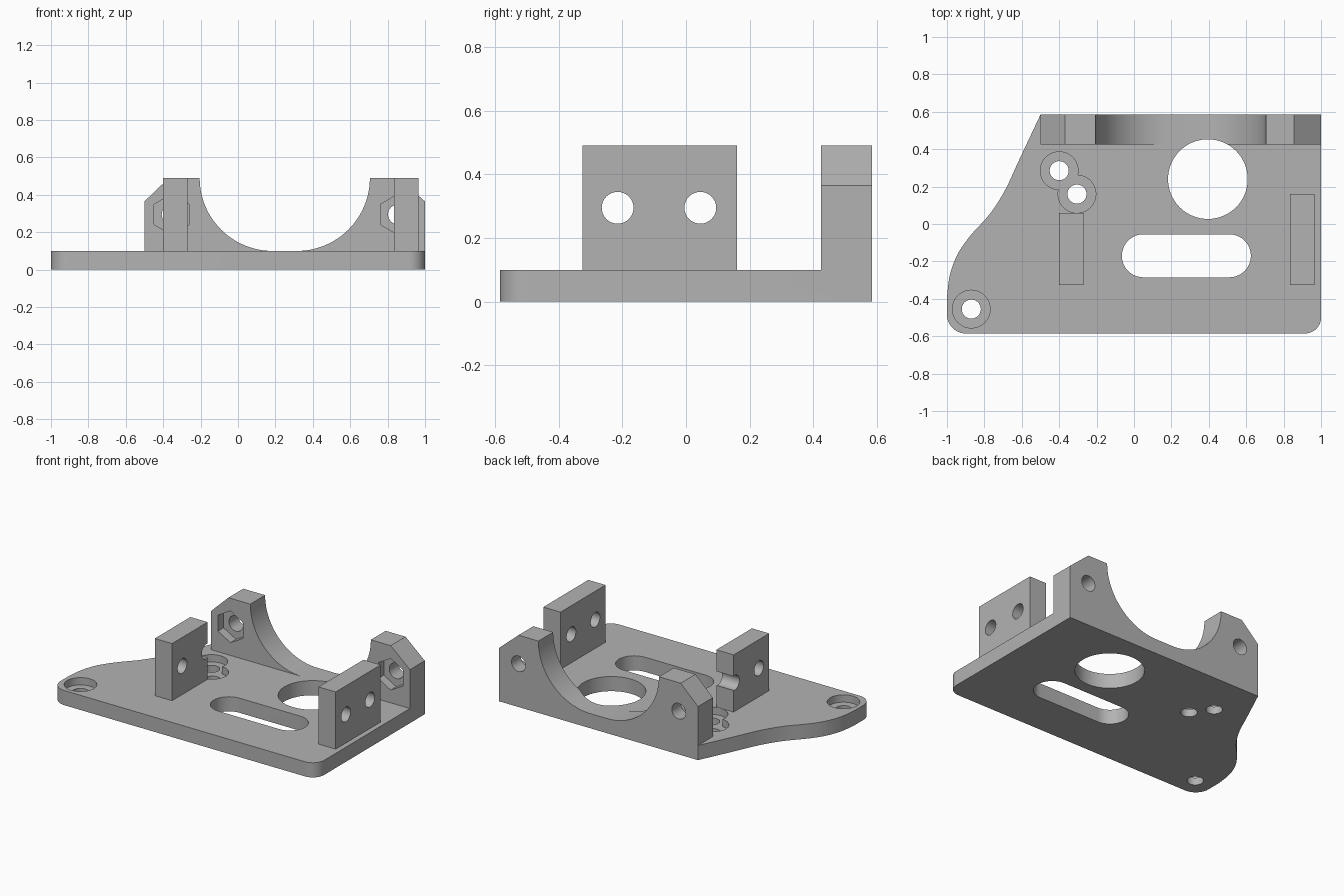
import bpy, bmesh, math
from mathutils import Matrix, Vector

if "Cube" in bpy.data.objects:
    bpy.data.objects.remove(bpy.data.objects["Cube"], do_unlink=True)

grey = bpy.data.materials.new("plain grey")
grey.use_nodes = True
grey.diffuse_color = (0.45, 0.45, 0.45, 1)
grey.node_tree.nodes["Principled BSDF"].inputs["Base Color"].default_value = (0.45, 0.45, 0.45, 1)


def prism(name, points, start, end, axis="z"):
    """Extrude a 2D outline along z (x, y points), y (x, z points) or x (y, z points)."""
    place = {"z": lambda a, b, c: (a, b, c),
             "y": lambda a, b, c: (a, c, b),
             "x": lambda a, b, c: (c, a, b)}[axis]
    bm = bmesh.new()
    base = bm.faces.new([bm.verts.new(place(a, b, start)) for a, b in points])
    top = bmesh.ops.extrude_face_region(bm, geom=[base])["geom"]
    shift = Vector(place(0, 0, end - start))
    bmesh.ops.translate(bm, vec=shift, verts=[v for v in top if isinstance(v, bmesh.types.BMVert)])
    bmesh.ops.recalc_face_normals(bm, faces=bm.faces)
    mesh = bpy.data.meshes.new(name)
    bm.to_mesh(mesh)
    bm.free()
    mesh.materials.append(grey)
    obj = bpy.data.objects.new(name, mesh)
    bpy.context.collection.objects.link(obj)
    return obj


def arc(cx, cy, r, a0, a1, n):
    return [(cx + r * math.cos(math.radians(a0 + (a1 - a0) * i / n)),
             cy + r * math.sin(math.radians(a0 + (a1 - a0) * i / n))) for i in range(n + 1)]


def circle(cx, cy, r, n=48):
    return arc(cx, cy, r, 0, 360, n)[:-1]


def smooth_path(pts, steps=5):
    """Catmull-Rom curve through the points."""
    p = [Vector(q) for q in pts]
    p = [2 * p[0] - p[1]] + p + [2 * p[-1] - p[-2]]
    out = []
    for i in range(1, len(p) - 2):
        a, b, c, d = p[i - 1:i + 3]
        for s in range(steps):
            t = s / steps
            out.append(tuple(0.5 * (2 * b + (c - a) * t + (2 * a - 5 * b + 4 * c - d) * t * t
                                    + (3 * b - a - 3 * c + d) * t ** 3)))
    return out + [tuple(p[-2])]


def boolean(target, tool, operation):
    mod = target.modifiers.new("boolean", "BOOLEAN")
    mod.operation, mod.solver, mod.object = operation, "EXACT", tool
    bpy.ops.object.select_all(action="DESELECT")
    bpy.context.view_layer.objects.active = target
    target.select_set(True)
    bpy.ops.object.modifier_apply(modifier=mod.name)
    bpy.data.objects.remove(tool, do_unlink=True)


BACK, WALL, TOP, PLATE = 0.585, 0.425, 0.49, 0.10

# Base plate with rounded front corners and an S-curved side
side = smooth_path([(-0.62, 0.33), (-0.69, 0.18), (-0.77, 0.055), (-0.877, -0.065),
                    (-0.945, -0.165), (-0.985, -0.275), (-1, -0.39)])
outline = ([(1, BACK), (-0.5, BACK)] + side
           + arc(-0.9, -0.485, 0.1, 180, 270, 12)
           + arc(0.915, -0.5, 0.085, 270, 360, 12))
bracket = prism("mounting_bracket", outline, 0, PLATE)

# Rear clamp wall: two chamfered horns with concave inner curves
left_horn = [(-0.5, 0.05), (-0.5, 0.365), (-0.37, TOP)] + arc(0.185, TOP, 0.39, 180, 270, 24) + [(0.185, 0.05)]
right_horn = [(1, 0.05), (1, 0.365), (0.855, TOP)] + arc(0.315, TOP, 0.39, 0, -90, 24) + [(0.315, 0.05)]
for horn in (left_horn, right_horn):
    boolean(bracket, prism("horn", horn, WALL, BACK, "y"), "UNION")

# Upright side blocks
for x0, x1, y1 in ((-0.40, -0.27, 0.058), (0.835, 0.965, 0.16)):
    block = [(x0, -0.325), (x1, -0.325), (x1, y1), (x0, y1)]
    boolean(bracket, prism("block", block, 0.05, TOP), "UNION")

# Large round opening and long slot
boolean(bracket, prism("opening", circle(0.395, 0.24, 0.213, 64), -0.1, 0.6), "DIFFERENCE")
slot = arc(0.05, -0.17, 0.115, 90, 270, 20) + arc(0.51, -0.17, 0.115, -90, 90, 20)
boolean(bracket, prism("slot", slot, -0.1, 0.2), "DIFFERENCE")

# Counterbored screw holes
for x, y in ((-0.4, 0.285), (-0.305, 0.16), (-0.87, -0.455)):
    boolean(bracket, prism("hole", circle(x, y, 0.051, 32), -0.1, 0.15), "DIFFERENCE")
    boolean(bracket, prism("counterbore", circle(x, y, 0.101), 0.05, 0.15), "DIFFERENCE")

# Cross holes through the side blocks
for y in (-0.215, 0.045):
    for x0, x1 in ((-0.5, -0.2), (0.75, 1.05)):
        boolean(bracket, prism("cross_hole", circle(y, 0.295, 0.05, 32), x0, x1, "x"), "DIFFERENCE")

# Clamp holes with hexagonal nut pockets
for x in (-0.355, 0.855):
    boolean(bracket, prism("bolt_hole", circle(x, 0.295, 0.053, 32), 0.35, 0.7, "y"), "DIFFERENCE")
    hexagon = arc(x, 0.295, 0.108, 30, 330, 5)
    boolean(bracket, prism("nut_pocket", hexagon, 0.38, WALL + 0.06, "y"), "DIFFERENCE")

bpy.ops.object.select_all(action="DESELECT")
bracket.select_set(True)
bpy.context.view_layer.objects.active = bracket
bpy.ops.object.shade_smooth_by_angle(angle=math.radians(25))
